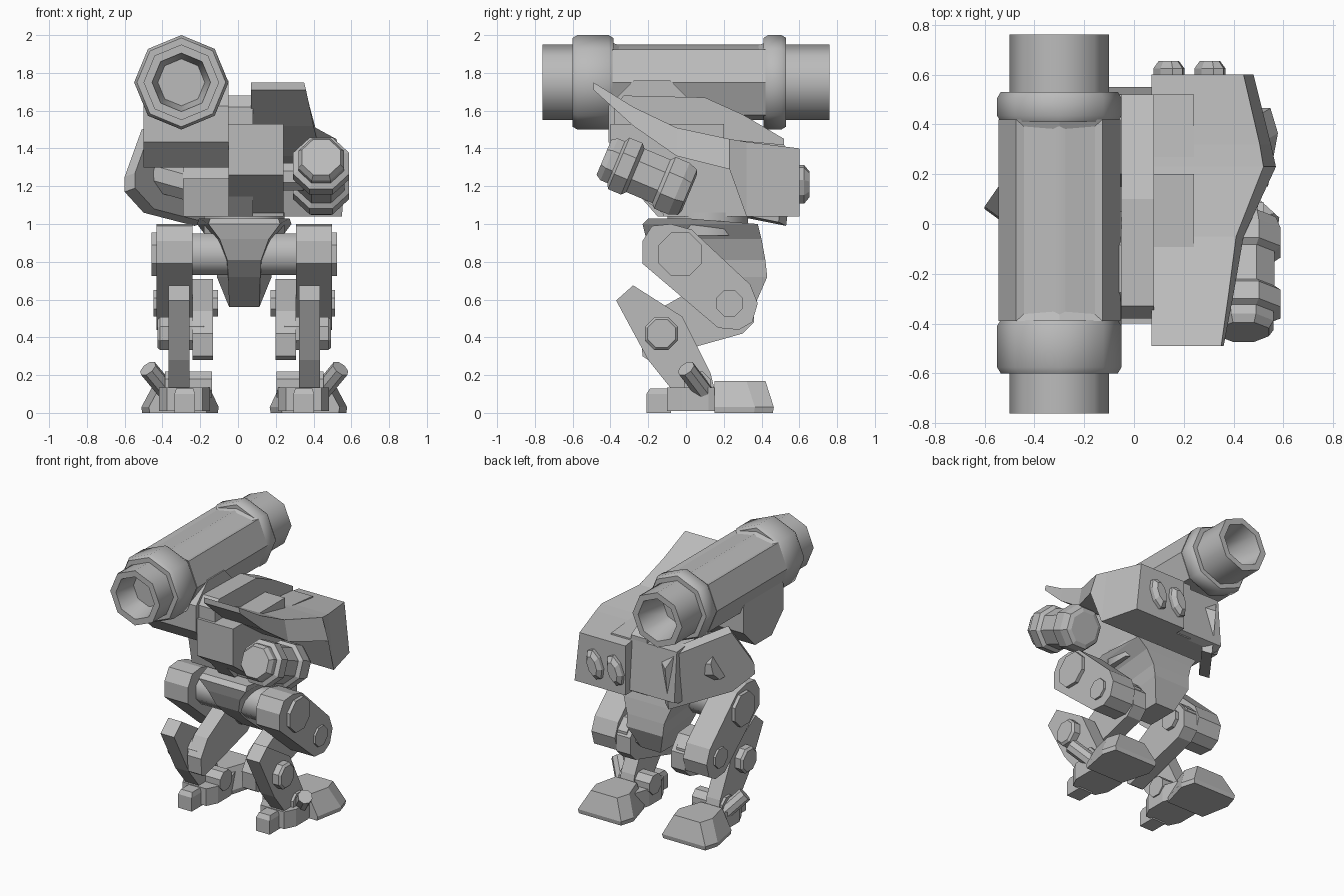
import bpy, bmesh
from math import cos, sin, pi, radians
from mathutils import Vector, Matrix

cube = bpy.data.objects.get("Cube")
if cube:
    bpy.data.objects.remove(cube)

grey = bpy.data.materials.new("light grey")
grey.use_nodes = True
grey.diffuse_color = (0.5, 0.5, 0.5, 1)
grey.node_tree.nodes["Principled BSDF"].inputs["Base Color"].default_value = (0.5, 0.5, 0.5, 1)

CX = 0.033  # centre line of the legs


def finish(name, bm, smooth=False):
    bmesh.ops.recalc_face_normals(bm, faces=bm.faces)
    me = bpy.data.meshes.new(name)
    bm.to_mesh(me)
    bm.free()
    me.materials.append(grey)
    ob = bpy.data.objects.new(name, me)
    bpy.context.collection.objects.link(ob)
    if smooth:
        bpy.ops.object.select_all(action='DESELECT')
        ob.select_set(True)
        bpy.context.view_layer.objects.active = ob
        bpy.ops.object.shade_smooth_by_angle(angle=radians(50))
    return ob


def loft_bm(rings):
    """Bridge equal rings of points and cap both ends."""
    bm = bmesh.new()
    vs = [[bm.verts.new(p) for p in r] for r in rings]
    n = len(rings[0])
    for a, b in zip(vs, vs[1:]):
        for i in range(n):
            j = (i + 1) % n
            bm.faces.new((a[i], a[j], b[j], b[i]))
    bm.faces.new(vs[0])
    bm.faces.new(vs[-1])
    return bm


def loft(name, rings, smooth=False):
    return finish(name, loft_bm(rings), smooth)


def prism(name, profile, x0, x1):
    """Side (y, z) profile extruded across x."""
    return loft(name, [[(x, y, z) for y, z in profile] for x in (x0, x1)])


def lathe_rings(profile, a, b, turn=0.0, n=8):
    """(radius, distance) profile spun about the line from a towards b."""
    a, b = Vector(a), Vector(b)
    rot = (b - a).to_track_quat('Z', 'Y').to_matrix()
    return [[a + rot @ Vector((r * cos(turn + 2 * pi * i / n), r * sin(turn + 2 * pi * i / n), d))
             for i in range(n)] for r, d in profile]


def rod(name, a, b, r, smooth=False, bevel=0.0, turn=pi / 8):
    length = (Vector(b) - Vector(a)).length
    prof = [(r, 0), (r, length)]
    if bevel:
        prof = [(r - bevel, 0), (r, bevel), (r, length - bevel), (r - bevel, length)]
    return loft(name, lathe_rings(prof, a, b, turn), smooth)


# Cannon: hollow barrel, two collars, clipped casing with a sunken top panel
gx, gz = -0.3, 1.75
half = [(0.105, 0.5), (0.155, 0.76), (0.2, 0.76)]
barrel = [(r, -d) for r, d in half] + [(r, d) for r, d in reversed(half)]
loft("cannon_barrel", lathe_rings(barrel, (gx, 0, gz), (gx, 1, gz)), True)
for name, y0, y1 in (("front_collar", -0.6, -0.385), ("rear_collar", 0.41, 0.53)):
    prof = [(0.2, y0), (0.235, y0), (0.25, y0 + 0.025), (0.25, y1 - 0.025), (0.235, y1), (0.2, y1)]
    loft(name, lathe_rings(prof, (gx, 0, gz), (gx, 1, gz)), True)
rings = lathe_rings([(0.245, -0.39), (0.245, 0.42)], (gx, 0, gz), (gx, 1, gz))
for ring in rings:
    for p in ring:
        p.z = max(gz - 0.2, min(gz + 0.21, p.z))
bm = loft_bm(rings)
bmesh.ops.recalc_face_normals(bm, faces=bm.faces)
top = [f for f in bm.faces if f.normal.z > 0.8]
bmesh.ops.inset_region(bm, faces=top, thickness=0.04, depth=-0.015)
finish("cannon_casing", bm)
mount = lathe_rings([(0.25, 0), (0.25, 0.45)], (-0.5, -0.18, 1.53), (0, -0.18, 1.53), pi / 8)
loft("cannon_mount", mount)

# Torso
prism("centre_hull", [(-0.38, 1.3), (-0.38, 1.62), (-0.33, 1.68), (0.1, 1.67), (0.3, 1.58),
                      (0.52, 1.45), (0.52, 1.04), (-0.15, 1.04)], -0.05, 0.08)
prism("front_block", [(-0.4, 1.26), (-0.4, 1.53), (0.2, 1.53), (0.2, 1.04), (-0.1, 1.04)], -0.05, 0.24)
prism("lower_hull", [(-0.12, 1.04), (-0.16, 1.24), (0.15, 1.24), (0.2, 1.45), (0.52, 1.42),
                     (0.55, 1.06), (0.5, 1.04)], -0.29, 0.24)
rod("turret_ring", (CX, 0.115, 0.94), (CX, 0.115, 1.06), 0.23, True)

# Swept armour shell on the left: y, top edge x and z, bottom edge x and z
shell = [(-0.49, 0.35, 1.75, 0.36, 1.71), (-0.28, 0.38, 1.62, 0.4, 1.52),
         (-0.05, 0.41, 1.51, 0.44, 1.36), (0.23, 0.52, 1.45, 0.57, 1.29),
         (0.32, 0.505, 1.435, 0.55, 1.04), (0.6, 0.44, 1.4, 0.48, 1.04)]
loft("left_shell", [[(0.07, y, zt), (xt, y, zt), (xb, y, zb), (0.07, y, zb)]
                    for y, xt, zt, xb, zb in shell])

# Pair of slanted exhausts at the back
for i, x in enumerate((0.14, 0.305)):
    rings = []
    for s, y in ((1.0, 0.58), (1.0, 0.625), (0.65, 0.655)):
        slant = Matrix.Rotation(radians(20), 3, 'Y')
        rings.append([Vector((x, y, 1.21)) + slant @ Vector((0.055 * s * cos(a), 0, 0.11 * s * sin(a)))
                      for a in [pi / 8 + k * pi / 4 for k in range(8)]])
    loft(f"exhaust_{i + 1}", rings)

# Angled armour plate on the rear right
outer = [Vector(p) for p in ((-0.23, 0.53, 0.99), (-0.23, 0.57, 1.3), (-0.27, 0.52, 1.39), (-0.51, 0.2, 1.5),
                             (-0.6, 0.07, 1.25), (-0.6, 0.06, 1.17), (-0.5, 0.18, 1.06))]
inset = Vector((0.055, -0.04, 0.02))
loft("rear_right_plate", [outer, [p + inset for p in outer]])
rod("plate_bracket", (-0.2, 0.25, 1.2), (-0.45, 0.25, 1.27), 0.1)

# Left side gun, tilted downwards at the back
a, b = (0.44, -0.425, 1.35), (0.44, 0.015, 1.165)
gun = [(0.11, -0.01), (0.13, 0.02), (0.13, 0.06), (0.16, 0.075), (0.16, 0.15), (0.135, 0.17),
       (0.135, 0.32), (0.16, 0.34), (0.16, 0.42), (0.14, 0.47), (0.11, 0.48)]
loft("side_gun", lathe_rings(gun, a, b, pi / 8))
rod("side_gun_axle", (0.2, -0.2, 1.25), (0.4, -0.2, 1.25), 0.08)

# Pelvis: wide at the top, narrow keel below
pelvis = []
for hw, z, y0, y1 in ((0.08, 0.56, 0.12, 0.36), (0.085, 0.72, -0.08, 0.43),
                      (0.09, 0.81, -0.17, 0.42), (0.13, 0.92, -0.21, 0.4), (0.19, 1.0, -0.23, 0.38),
                      (0.18, 1.03, -0.2, 0.0)):
    back = hw + 0.06 if z > 0.6 else hw
    pelvis.append([(CX - hw, y0, z), (CX + hw, y0, z), (CX + back, y1, z), (CX - back, y1, z)])
loft("pelvis", pelvis)
rod("hip_axle", (CX - 0.3, -0.03, 0.84), (CX + 0.3, -0.03, 0.84), 0.12, True)

# Legs, mirrored about the centre line
thigh = [(-0.23, 0.79), (-0.23, 0.91), (-0.18, 0.99), (-0.08, 1.0), (0.03, 0.97), (0.34, 0.68),
         (0.38, 0.58), (0.35, 0.48), (0.28, 0.44), (0.17, 0.45)]
link = [(-0.23, 0.3), (-0.2, 0.28), (0.3, 0.42), (0.36, 0.48), (0.36, 0.6), (0.28, 0.7),
        (0.14, 0.71), (-0.16, 0.54), (-0.24, 0.42)]
shank = [(-0.28, 0.675), (-0.37, 0.595), (-0.2, 0.28), (-0.08, 0.13), (0.15, 0.13), (0.13, 0.21), (-0.02, 0.51)]
for side, s in (("left", 1), ("right", -1)):
    def X(o):
        return CX + s * o

    def joint(name, o0, o1, y, z, r, bevel=0.0):
        rod(f"{side}_{name}", (X(o0), y, z), (X(o1), y, z), r, False, bevel)

    def box(name, rows):
        """Rows of x0, x1, y0, y1, z stacked upwards."""
        loft(f"{side}_{name}", [[(X(x0), y0, z), (X(x1), y0, z), (X(x1), y1, z), (X(x0), y1, z)]
                                for x0, x1, y0, y1, z in rows])

    prism(f"{side}_thigh", thigh, X(0.275), X(0.465))
    prism(f"{side}_knee_link", link, X(0.165), X(0.275))
    prism(f"{side}_shank", shank, X(0.29), X(0.4))
    joint("hip_cap", 0.4, 0.49, -0.03, 0.84, 0.125)
    joint("knee_cap", 0.14, 0.48, 0.23, 0.58, 0.075)
    joint("knee_drum", 0.2, 0.44, 0.23, 0.58, 0.13)
    joint("shin_cap", 0.2, 0.46, -0.13, 0.42, 0.095, 0.015)
    joint("ankle", 0.17, 0.42, 0.06, 0.15, 0.075)

    # Foot: round sole, front toe, flared heel and a slanted strut
    sole = [(0.22, -0.1), (0.41, -0.1), (0.45, -0.02), (0.45, 0.12), (0.41, 0.24), (0.22, 0.24),
            (0.18, 0.12), (0.18, -0.02)]
    loft(f"{side}_sole", [[(X(x), y, z) for x, y in sole] for z in (0.01, 0.135)])
    box("toe", [(0.26, 0.37, -0.21, -0.08, 0), (0.26, 0.37, -0.21, -0.08, 0.1),
                (0.27, 0.36, -0.19, -0.08, 0.13)])
    heel = ((0, 0.14, 0.54, 0.46), (0.03, 0.135, 0.545, 0.465), (0.17, 0.2, 0.47, 0.42))
    loft(f"{side}_heel", [[(X(x0 + 0.06), 0.15, z), (X(x1 - 0.04), 0.15, z), (X(x1), y1 - 0.1, z),
                           (X(x1 - 0.03), y1, z), (X(x0 + 0.03), y1, z), (X(x0), y1 - 0.1, z)]
                          for z, x0, x1, y1 in heel])
    rod(f"{side}_strut", (X(0.39), 0.11, 0.09), (X(0.51), -0.0, 0.235), 0.05)
